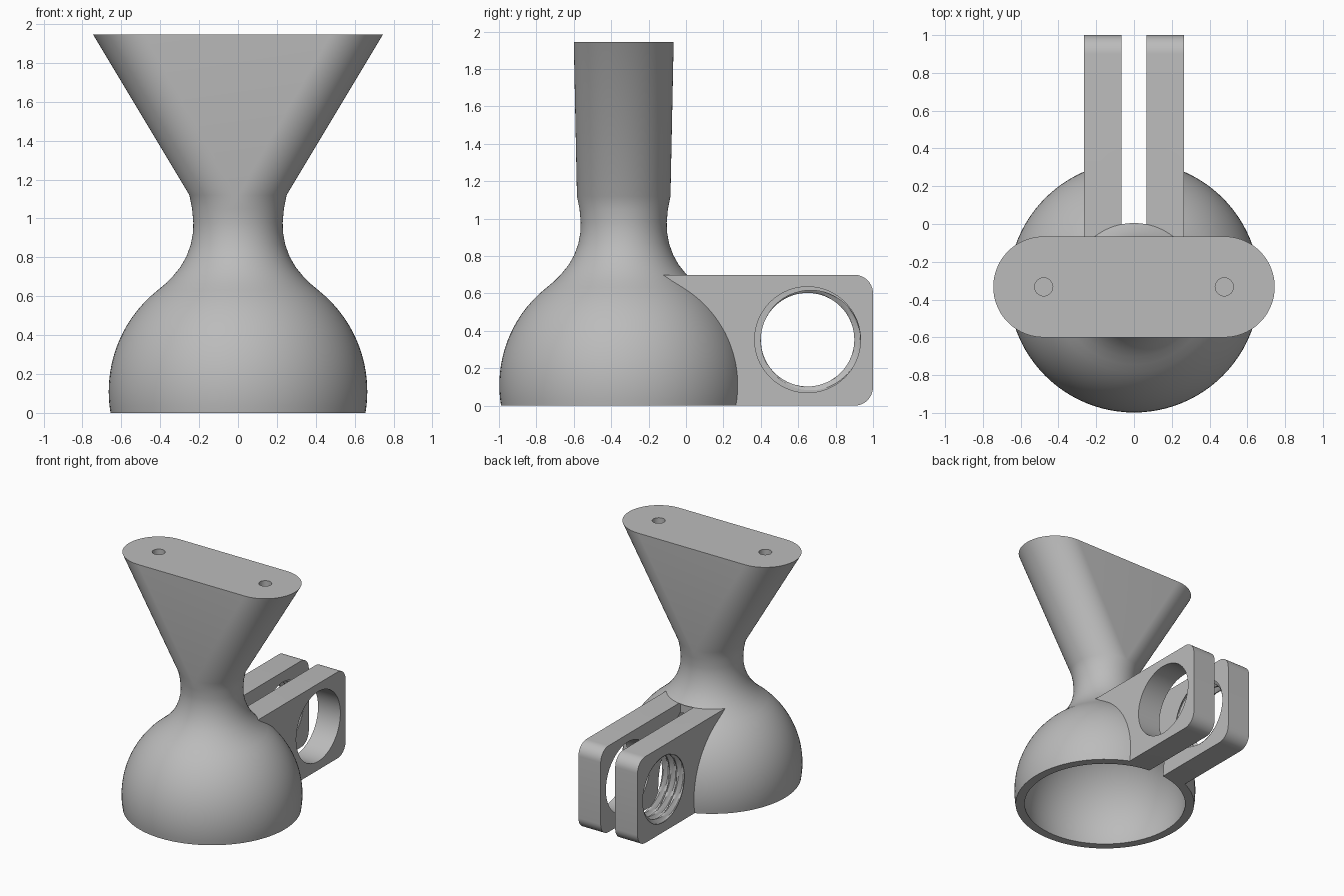
import bpy
import bmesh
from math import sin, cos, pi, sqrt
from mathutils import Matrix

cube = bpy.data.objects.get("Cube")
if cube:
    bpy.data.objects.remove(cube, do_unlink=True)

GREY = (0.5, 0.5, 0.5, 1)
mat = bpy.data.materials.new("light grey")
mat.use_nodes = True
mat.diffuse_color = GREY
mat.node_tree.nodes["Principled BSDF"].inputs["Base Color"].default_value = GREY

CY = -0.333              # body axis
BALL_R, BALL_Z = 0.665, 0.11
ARM_IN, ARM_OUT, ARM_TOP = 0.065, 0.265, 0.70
BORE_Y, BORE_Z = 0.65, 0.353


def finish(name, bm, cutter=False):
    bmesh.ops.remove_doubles(bm, verts=bm.verts, dist=0.0001)
    bmesh.ops.recalc_face_normals(bm, faces=bm.faces)
    mesh = bpy.data.meshes.new(name)
    bm.to_mesh(mesh)
    bm.free()
    obj = bpy.data.objects.new(name, mesh)
    bpy.context.collection.objects.link(obj)
    mesh.materials.append(mat)
    obj.hide_render = cutter
    return obj


def loft(name, rings, cutter=False):
    """Skin a stack of closed rings and cap both ends."""
    bm = bmesh.new()
    loops = [[bm.verts.new(p) for p in ring] for ring in rings]
    count = len(loops[0])
    for a, b in zip(loops, loops[1:]):
        for i in range(count):
            j = (i + 1) % count
            bm.faces.new((a[i], a[j], b[j], b[i]))
    bm.faces.new(loops[0])
    bm.faces.new(loops[-1])
    return finish(name, bm, cutter)


def capsule_ring(r, offset, z, n=48):
    ring = []
    for side in (1, -1):
        for i in range(n + 1):
            a = -pi / 2 + pi * i / n
            ring.append((side * (offset + r * cos(a)), CY + side * r * sin(a), z))
    return ring


def box(name, lo, hi):
    bm = bmesh.new()
    bmesh.ops.create_cube(bm, size=1)
    for v in bm.verts:
        v.co = [l + (c + 0.5) * (h - l) for c, l, h in zip(v.co, lo, hi)]
    return finish(name, bm, True)


def bore_ring(x, radius, n=72):
    ring = []
    for i in range(n):
        a = 2 * pi * i / n
        r = radius(x, i / n)
        ring.append((x, BORE_Y + r * cos(a), BORE_Z + r * sin(a)))
    return ring


def combine(target, tool, operation):
    mod = target.modifiers.new("combine", "BOOLEAN")
    mod.operation = operation
    mod.solver = "EXACT"
    mod.object = tool
    bpy.context.view_layer.objects.active = target
    bpy.ops.object.modifier_apply(modifier=mod.name)
    bpy.data.objects.remove(tool, do_unlink=True)


# Body: ball, waisted neck, then a flare into a capsule-shaped plate
profile = []
for i in range(19):
    z = 0.633 * i / 18
    profile.append((sqrt(BALL_R ** 2 - (z - BALL_Z) ** 2), 0, z))
for r, z in [(0.37, 0.667), (0.333, 0.705), (0.295, 0.752), (0.265, 0.805),
             (0.243, 0.865), (0.231, 0.93), (0.23, 0.98), (0.236, 1.05), (0.25, 1.12)]:
    profile.append((r, 0, z))
profile.append((0.267, 0.478, 1.945))
body = loft("socket_mount", [capsule_ring(*p) for p in profile])

# Clamp arms: one profile with rounded outer corners, on both sides
arm_profile = [(CY, 0)]
for cz, start in ((0.1, -pi / 2), (ARM_TOP - 0.1, 0)):
    for i in range(11):
        a = start + pi / 2 * i / 10
        arm_profile.append((0.9 + 0.1 * cos(a), cz + 0.1 * sin(a)))
arm_profile.append((CY, ARM_TOP))
for side in (1, -1):
    arm = loft("clamp_arm", [[(side * x, y, z) for y, z in arm_profile]
                             for x in (ARM_IN, ARM_OUT)])
    combine(body, arm, "UNION")

# Ball socket hollow
bm = bmesh.new()
bmesh.ops.create_uvsphere(bm, u_segments=96, v_segments=48, radius=0.6,
                          matrix=Matrix.Translation((0, CY, BALL_Z)))
combine(body, finish("socket_cutter", bm, True), "DIFFERENCE")

# Clamp slot between the arms, through the wall of the socket
combine(body, box("slot_cutter", (-ARM_IN, -0.02, -0.1), (ARM_IN, 1.1, ARM_TOP)), "DIFFERENCE")

# Smooth bore in one arm, threaded bore in the other
smooth_bore = loft("bore_cutter", [bore_ring(x, lambda x, t: 0.283) for x in (0.03, 0.3)], True)
combine(body, smooth_bore, "DIFFERENCE")


def thread(x, turn):
    phase = (x / 0.067 + turn) % 1
    wave = abs(2 * phase - 1)
    return 0.25 + 0.033 * min(1, max(0, 1.6 * wave - 0.3))


thread_bore = loft("thread_cutter", [bore_ring(-0.3 + 0.27 * i / 36, thread)
                                     for i in range(37)], True)
combine(body, thread_bore, "DIFFERENCE")

# Blind screw holes in the top plate
for side in (1, -1):
    bm = bmesh.new()
    bmesh.ops.create_cone(bm, cap_ends=True, segments=32, radius1=0.048, radius2=0.048,
                          depth=0.4, matrix=Matrix.Translation((side * 0.478, CY, 1.945)))
    combine(body, finish("screw_cutter", bm, True), "DIFFERENCE")

bpy.ops.object.select_all(action="DESELECT")
body.select_set(True)
bpy.context.view_layer.objects.active = body
bpy.ops.object.shade_smooth_by_angle(angle=0.52)
